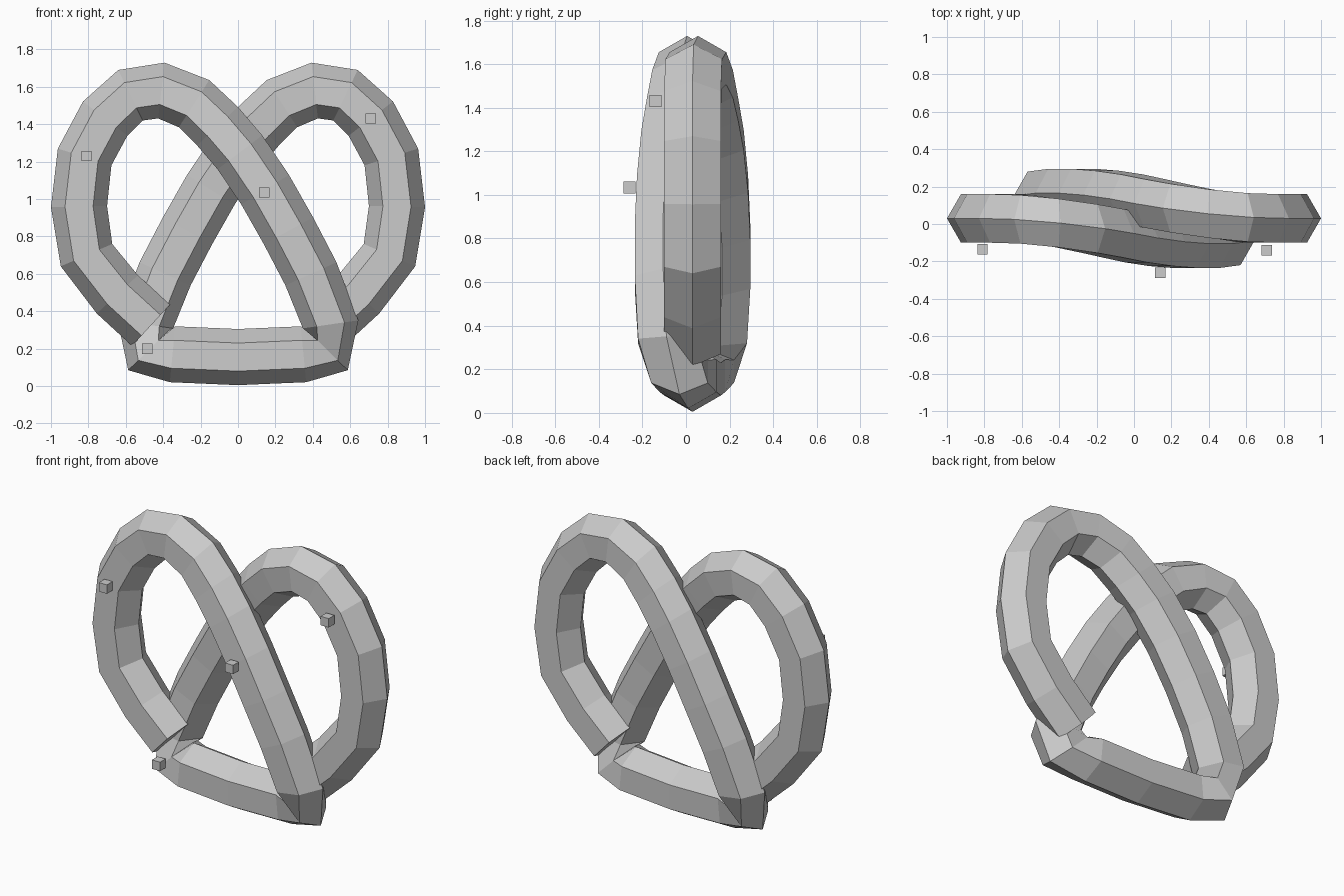
import bpy, bmesh, math
from mathutils import Vector

cube = bpy.data.objects.get("Cube")
if cube:
    bpy.data.objects.remove(cube, do_unlink=True)

grey = bpy.data.materials.new("plain_grey")
grey.use_nodes = True
grey.diffuse_color = (0.6, 0.6, 0.6, 1)
grey.node_tree.nodes["Principled BSDF"].inputs["Base Color"].default_value = (0.6, 0.6, 0.6, 1)

MID_Y = 0.03      # depth of the dough's middle plane
RADIUS = 0.15
SIDES = 6


def add_object(name, bm):
    bmesh.ops.recalc_face_normals(bm, faces=bm.faces)
    mesh = bpy.data.meshes.new(name)
    bm.to_mesh(mesh)
    bm.free()
    mesh.materials.append(grey)
    obj = bpy.data.objects.new(name, mesh)
    bpy.context.collection.objects.link(obj)
    return obj


def sweep(name, path):
    """Hexagonal tube along a path, kept upright to the y axis, with capped ends."""
    bm = bmesh.new()
    rings = []
    for i, p in enumerate(path):
        tangent = Vector()
        if i > 0:
            tangent += (p - path[i - 1]).normalized()
        if i < len(path) - 1:
            tangent += (path[i + 1] - p).normalized()
        depth = Vector((0, 1, 0))
        out = tangent.cross(depth).normalized()
        ring = []
        for k in range(SIDES):
            a = math.tau * k / SIDES
            ring.append(bm.verts.new(p + RADIUS * (math.cos(a) * out + math.sin(a) * depth)))
        rings.append(ring)
    for a, b in zip(rings, rings[1:]):
        for k in range(SIDES):
            n = (k + 1) % SIDES
            bm.faces.new((a[k], a[n], b[n], b[k]))
    bm.faces.new(rings[0])
    bm.faces.new(rings[-1])
    return add_object(name, bm)


# Half of the twisted dough: base middle, right corner, front strand, loop, end
half = [Vector(p) for p in (
    (0, 0.03, 0.155), (0.35, 0.01, 0.17), (0.48, -0.03, 0.19),
    (0.495, -0.09, 0.33), (0.39, -0.105, 0.6), (0.27, -0.105, 0.83),
    (0.145, -0.095, 1.05), (0.01, -0.075, 1.25), (-0.11, -0.05, 1.39),
    (-0.235, -0.025, 1.51), (-0.41, 0.005, 1.58), (-0.575, 0.025, 1.555),
    (-0.71, 0.03, 1.43), (-0.82, 0.03, 1.225), (-0.85, 0.03, 0.96),
    (-0.81, 0.03, 0.7), (-0.645, 0.03, 0.49), (-0.465, 0.03, 0.325))]

# The other half is the same path turned half way round the vertical axis
other = [Vector((-p.x, 2 * MID_Y - p.y, p.z)) for p in half[1:]]
sweep("twisted_dough", other[::-1] + half)

# Salt grains on the front
grains = ((-0.81, -0.135, 1.23), (0.71, -0.14, 1.43), (0.14, -0.26, 1.035), (-0.485, -0.08, 0.2))
for i, place in enumerate(grains):
    bm = bmesh.new()
    bmesh.ops.create_cube(bm, size=0.055)
    add_object(f"salt_grain_{i + 1}", bm).location = place
